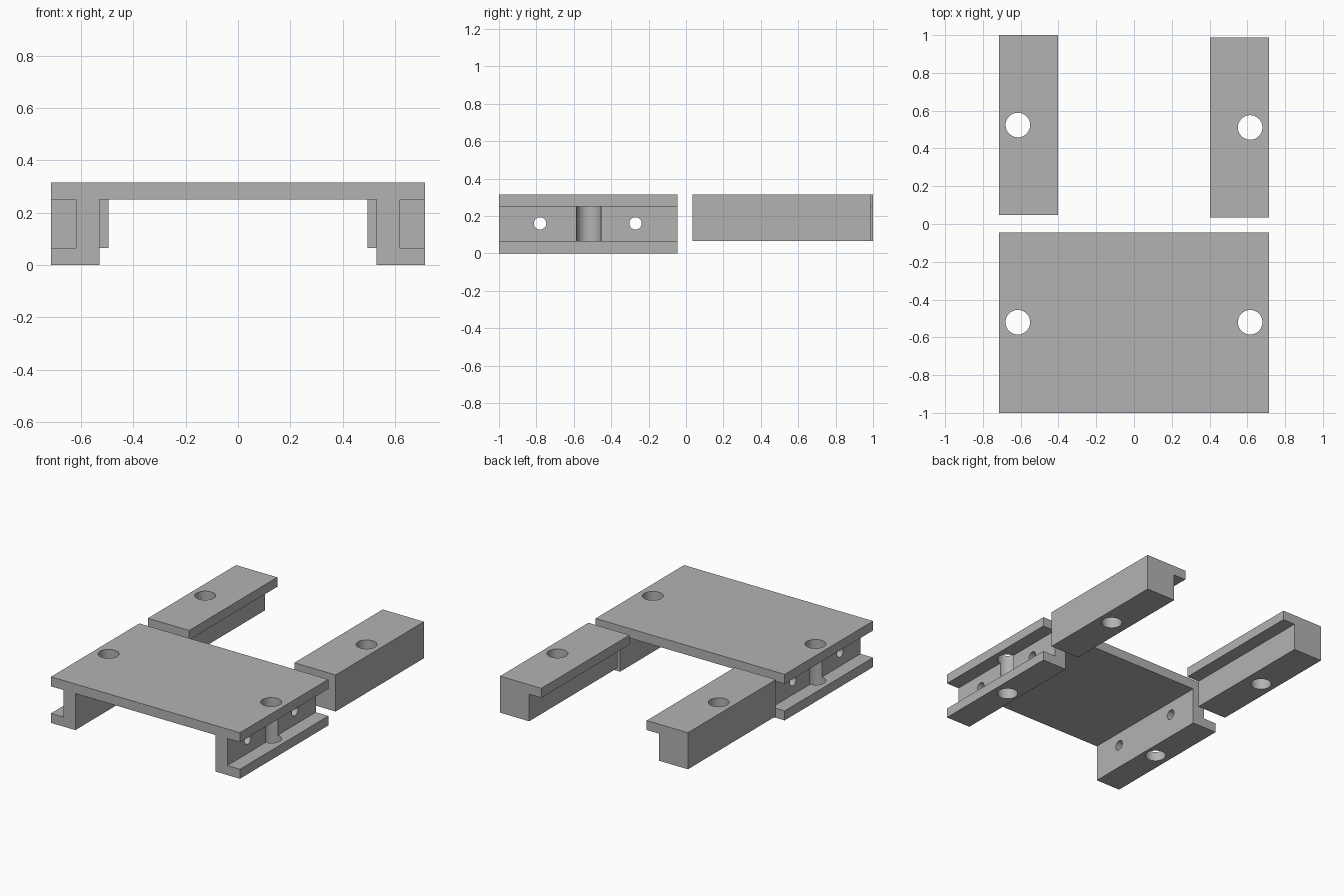
import bpy
import bmesh
import math
from mathutils import Matrix

if "Cube" in bpy.data.objects:
    bpy.data.objects.remove(bpy.data.objects["Cube"], do_unlink=True)

grey = bpy.data.materials.new("plain grey")
grey.use_nodes = True
grey.diffuse_color = (0.45, 0.45, 0.45, 1)
grey.node_tree.nodes["Principled BSDF"].inputs["Base Color"].default_value = grey.diffuse_color

WIDE = 0.715      # half width of the whole set
TOP = 0.315
DECK = 0.25       # underside of the deck
LIP = 0.065       # flange thickness
BOLT_X = 0.615


def add_object(name, bm):
    bmesh.ops.recalc_face_normals(bm, faces=bm.faces)
    mesh = bpy.data.meshes.new(name)
    bm.to_mesh(mesh)
    bm.free()
    mesh.materials.append(grey)
    obj = bpy.data.objects.new(name, mesh)
    bpy.context.collection.objects.link(obj)
    return obj


def extrude_profile(name, points, y0, y1):
    """Sweep an (x, z) outline along y."""
    bm = bmesh.new()
    face = bm.faces.new([bm.verts.new((x, y0, z)) for x, z in points])
    swept = bmesh.ops.extrude_face_region(bm, geom=[face])["geom"]
    verts = [v for v in swept if isinstance(v, bmesh.types.BMVert)]
    bmesh.ops.translate(bm, verts=verts, vec=(0, y1 - y0, 0))
    return add_object(name, bm)


def drill(obj, radius, length, centre, axis="Z"):
    """Cut a round hole through obj and remove the cutter."""
    turn = Matrix.Rotation(math.pi / 2, 4, "Y") if axis == "X" else Matrix()
    bm = bmesh.new()
    bmesh.ops.create_cone(bm, cap_ends=True, segments=64, radius1=radius, radius2=radius,
                          depth=length, matrix=Matrix.Translation(centre) @ turn)
    cutter = add_object("hole_cutter", bm)
    cutter.hide_render = True
    mod = obj.modifiers.new("hole", "BOOLEAN")
    mod.operation = "DIFFERENCE"
    mod.solver = "EXACT"
    mod.object = cutter
    bpy.context.view_layer.objects.active = obj
    bpy.ops.object.modifier_apply(modifier=mod.name)
    bpy.data.objects.remove(cutter, do_unlink=True)


def smooth(obj):
    bpy.ops.object.select_all(action="DESELECT")
    obj.select_set(True)
    bpy.context.view_layer.objects.active = obj
    bpy.ops.object.shade_smooth_by_angle(angle=math.radians(30))


# Carriage: deck with a channel-shaped rail down each side
half = [(0.53, DECK), (0.53, 0), (WIDE, 0), (WIDE, LIP),
        (0.62, LIP), (0.62, DECK), (WIDE, DECK), (WIDE, TOP)]
outline = half + [(-x, z) for x, z in reversed(half)]
carriage = extrude_profile("carriage", outline, -1.0, -0.045)
for side in (-1, 1):
    # vertical bolt hole, which also grooves the rail wall
    drill(carriage, 0.065, 1, (side * BOLT_X, -0.52, 0.16))
    # cross holes through the rail wall
    for y in (-0.78, -0.27):
        drill(carriage, 0.033, 0.3, (side * 0.575, y, 0.16), "X")
smooth(carriage)

# Loose clamp bars: block with an overhanging inner lip
bar = [(0.495, LIP), (WIDE, LIP), (WIDE, TOP), (0.403, TOP), (0.403, DECK), (0.495, DECK)]
for name, side, y0, y1 in (("right_clamp_bar", -1, 0.048, 1.0), ("left_clamp_bar", 1, 0.034, 0.988)):
    clamp = extrude_profile(name, [(side * x, z) for x, z in bar], y0, y1)
    drill(clamp, 0.065, 1, (side * BOLT_X, (y0 + y1) / 2, 0.16))
    smooth(clamp)
